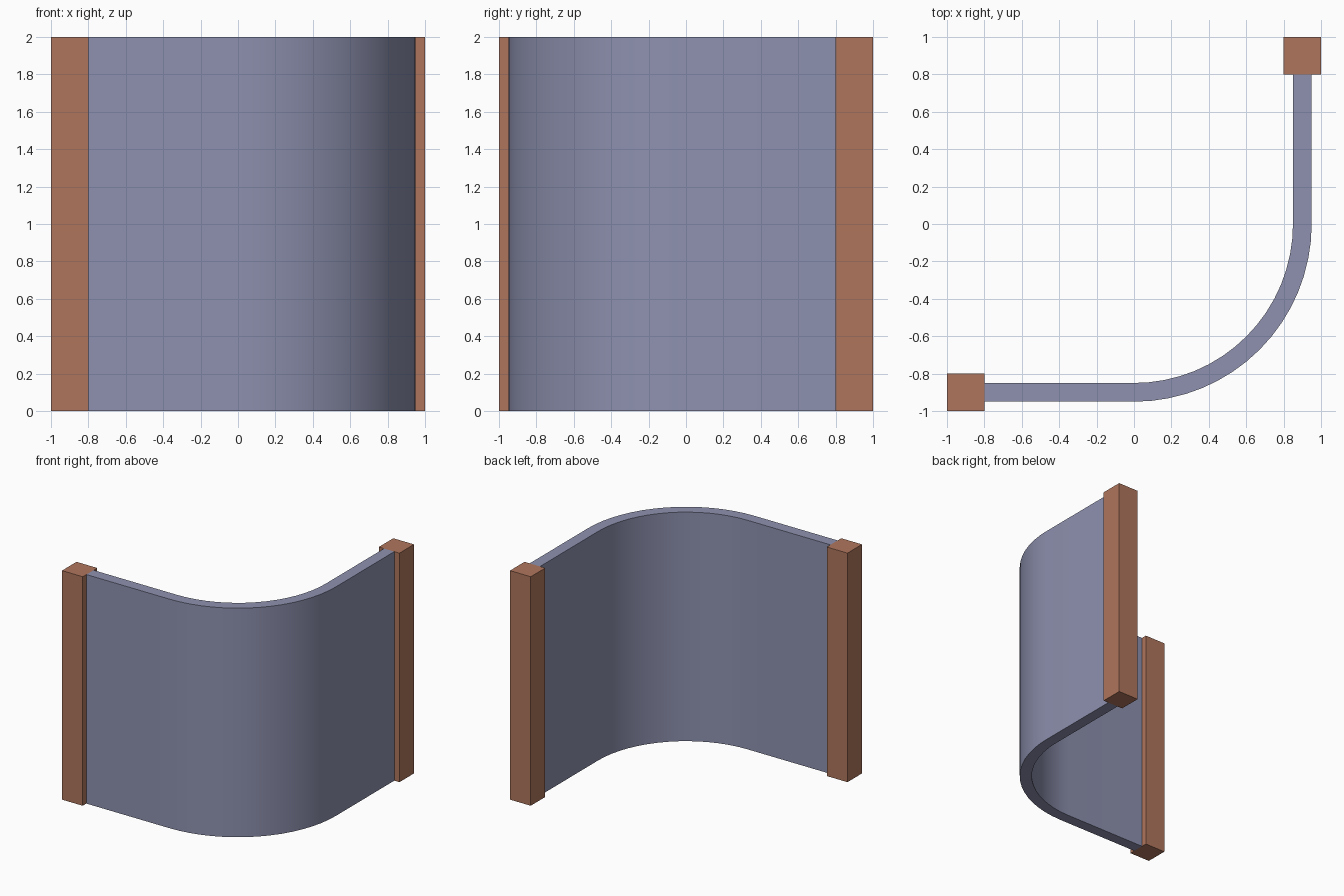
import bpy, bmesh, math

if "Cube" in bpy.data.objects:
    bpy.data.objects.remove(bpy.data.objects["Cube"])

HEIGHT = 2.0
SEGMENTS = 16


def material(name, rgb):
    m = bpy.data.materials.new(name)
    m.diffuse_color = (*rgb, 1.0)
    m.use_nodes = True
    m.node_tree.nodes["Principled BSDF"].inputs["Base Color"].default_value = m.diffuse_color
    return m


def extruded(name, outline, mat):
    """Solid of full height from a counter-clockwise plan outline."""
    n = len(outline)
    verts = [(x, y, z) for z in (0.0, HEIGHT) for x, y in outline]
    faces = [(i, (i + 1) % n, n + (i + 1) % n, n + i) for i in range(n)]
    # top and bottom as strips of quads between the two long sides
    for i in range(n // 2 - 1):
        quad = (i, i + 1, n - 2 - i, n - 1 - i)
        faces.append(tuple(v + n for v in quad))
        faces.append(quad[::-1])
    mesh = bpy.data.meshes.new(name)
    mesh.from_pydata(verts, [], faces)
    mesh.materials.append(mat)
    bm = bmesh.new()
    bm.from_mesh(mesh)
    bmesh.ops.recalc_face_normals(bm, faces=bm.faces)
    bm.to_mesh(mesh)
    bm.free()
    obj = bpy.data.objects.new(name, mesh)
    bpy.context.collection.objects.link(obj)
    return obj


def wall_line(r):
    """Straight run, quarter-circle bend about the origin, straight run."""
    bend = [(r * math.sin(a), -r * math.cos(a))
            for a in (math.pi / 2 * i / SEGMENTS for i in range(SEGMENTS + 1))]
    return [(-0.8, -r)] + bend + [(r, 0.8)]


brown = material("terracotta brown", (0.43, 0.18, 0.108))
slate = material("slate lavender", (0.27, 0.285, 0.43))

# Curved wall panel
panel = extruded("curved_wall", wall_line(0.95) + wall_line(0.85)[::-1], slate)
bpy.context.view_layer.objects.active = panel
panel.select_set(True)
bpy.ops.object.shade_smooth_by_angle(angle=math.radians(30))

# Square end posts
for name, c in (("left_post", -0.9), ("back_post", 0.9)):
    extruded(name, [(c - 0.1, c - 0.1), (c + 0.1, c - 0.1),
                    (c + 0.1, c + 0.1), (c - 0.1, c + 0.1)], brown)
